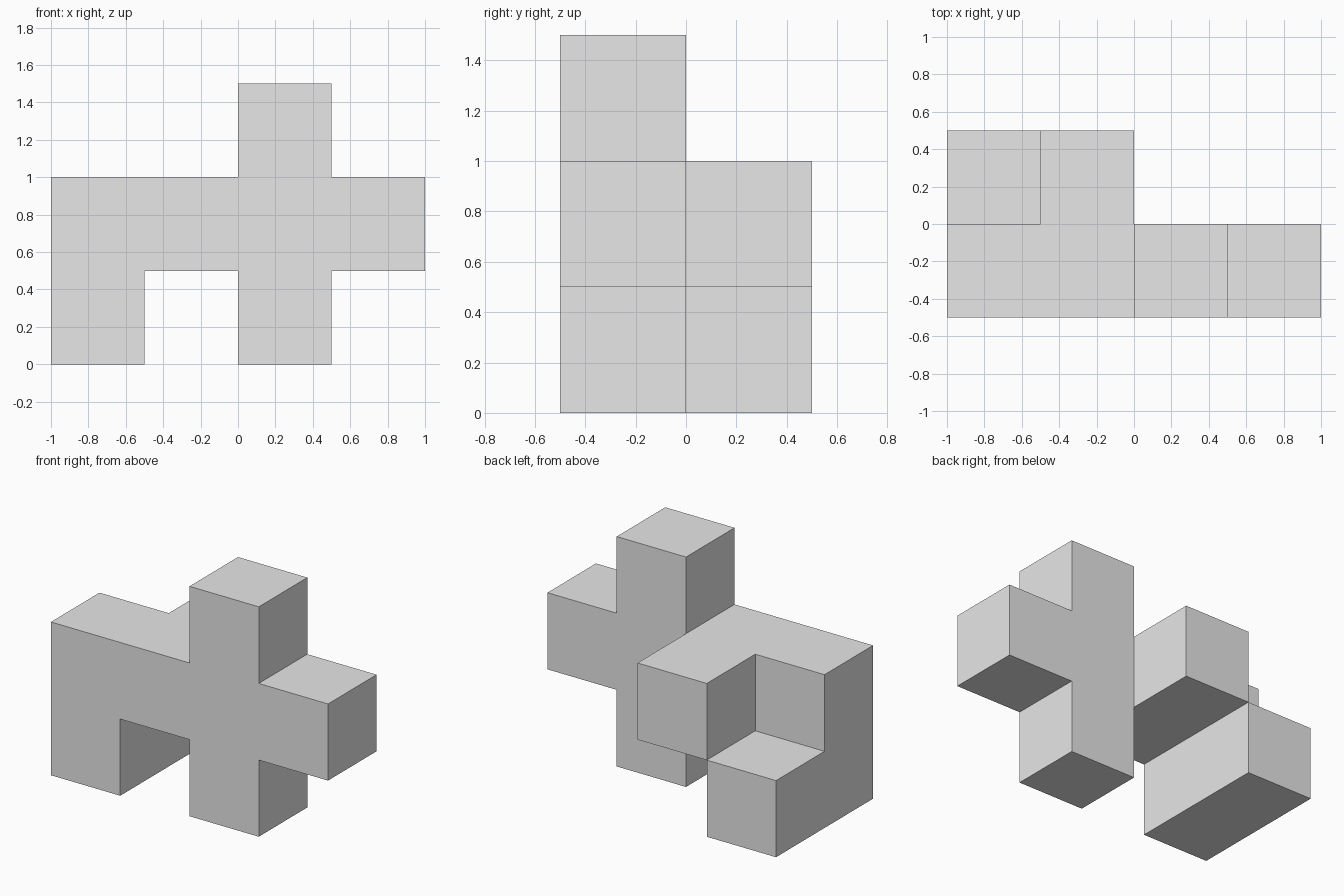
import bpy
import bmesh
from mathutils import Vector

cube = bpy.data.objects.get("Cube")
if cube:
    bpy.data.objects.remove(cube, do_unlink=True)

UNIT = 0.5
ORIGIN = Vector((-1.0, -0.5, 0.0))

# One neutral colour for the whole piece
grey = bpy.data.materials.new("light grey")
grey.use_nodes = True
colour = (0.8, 0.8, 0.8, 1.0)
grey.diffuse_color = colour
grey.node_tree.nodes["Principled BSDF"].inputs["Base Color"].default_value = colour

# Unit cells (column, depth, level) of each part of the puzzle piece
parts = {
    "crossbar": [(i, 0, 1) for i in range(4)],
    "upright": [(2, 0, 0), (2, 0, 2)],
    "left_foot": [(0, 0, 0), (0, 1, 0)],
    "rear_stub": [(1, 1, 1)],
}
cells = {cell for group in parts.values() for cell in group}


def add_cell(bm, cell):
    """Add a unit cube, leaving out the walls shared with a neighbour."""
    centre = ORIGIN + (Vector(cell) + Vector((0.5, 0.5, 0.5))) * UNIT
    made = bmesh.ops.create_cube(bm, size=UNIT)["verts"]
    bmesh.ops.translate(bm, verts=made, vec=centre)
    inner = []
    for face in {f for v in made for f in v.link_faces}:
        face.normal_update()
        step = [round(c) for c in face.normal]
        if tuple(a + b for a, b in zip(cell, step)) in cells:
            inner.append(face)
    bmesh.ops.delete(bm, geom=inner, context="FACES")


# Outer skin of the joined cells, with coplanar faces merged
bm = bmesh.new()
for group in parts.values():
    for cell in group:
        add_cell(bm, cell)
bmesh.ops.remove_doubles(bm, verts=bm.verts[:], dist=0.001)
bmesh.ops.dissolve_limit(bm, angle_limit=0.01, verts=bm.verts[:], edges=bm.edges[:])

mesh = bpy.data.meshes.new("puzzle_piece")
bm.to_mesh(mesh)
bm.free()
mesh.materials.append(grey)
piece = bpy.data.objects.new("puzzle_piece", mesh)
bpy.context.collection.objects.link(piece)
